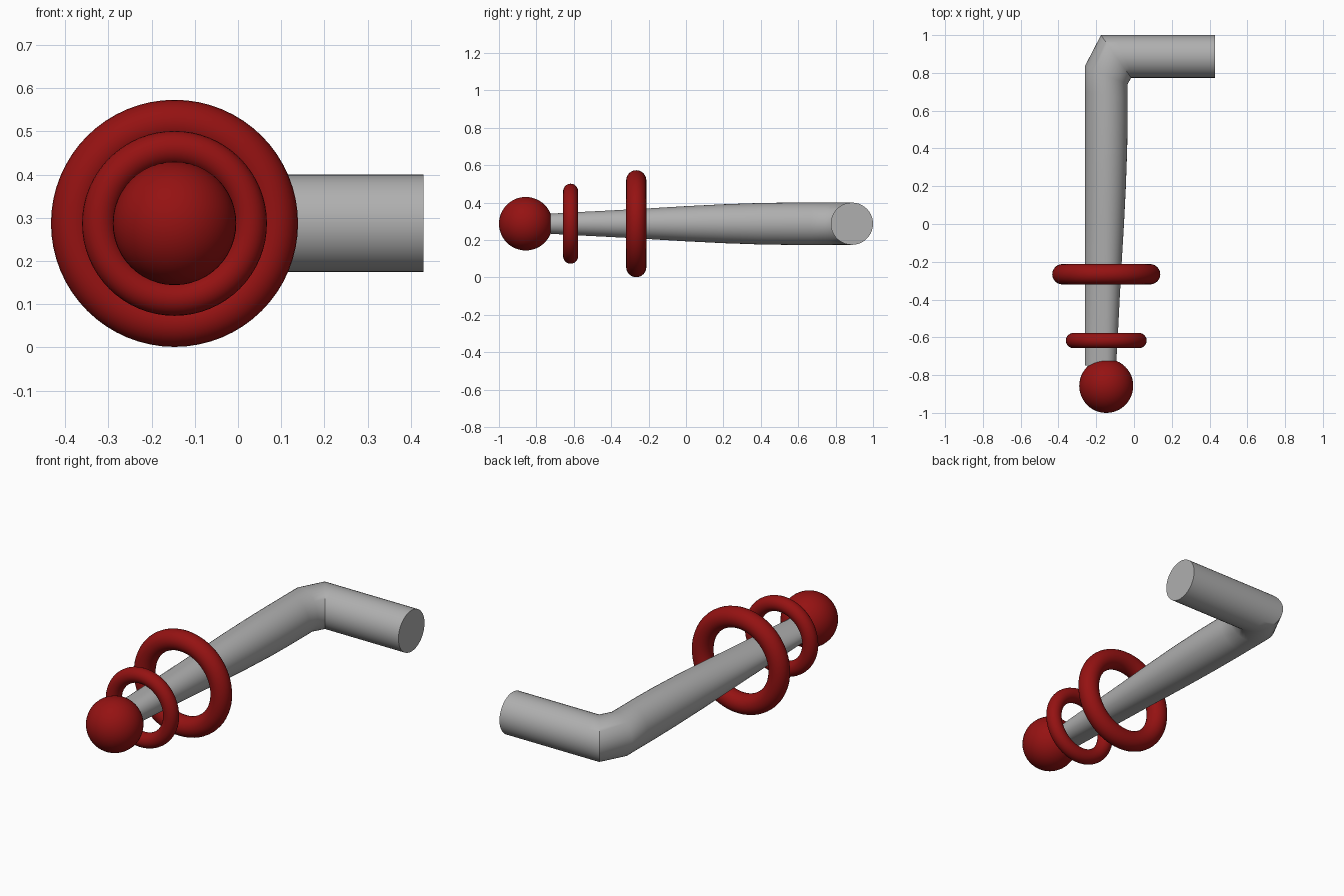
import bpy, bmesh, math
from mathutils import Vector

if "Cube" in bpy.data.objects:
    bpy.data.objects.remove(bpy.data.objects["Cube"])

CX, CZ, R = -0.147, 0.287, 0.113


def material(name, rgb):
    m = bpy.data.materials.new(name)
    m.diffuse_color = (*rgb, 1)
    m.use_nodes = True
    m.node_tree.nodes["Principled BSDF"].inputs["Base Color"].default_value = m.diffuse_color
    return m


red = material("dark red", (0.30, 0.006, 0.006))
grey = material("grey", (0.43, 0.43, 0.43))


def finish(obj, name, mat, angle=40):
    obj.name = name
    obj.data.materials.append(mat)
    bpy.ops.object.select_all(action='DESELECT')
    obj.select_set(True)
    bpy.context.view_layer.objects.active = obj
    bpy.ops.object.shade_smooth_by_angle(angle=math.radians(angle))


# ball on the thin end
bpy.ops.mesh.primitive_uv_sphere_add(segments=48, ring_count=24, radius=0.143,
                                     location=(CX, -0.857, CZ))
finish(bpy.context.object, "end_ball", red)

# two floating rings
for name, y, major, minor in (("large_ring", -0.266, 0.232, 0.054),
                              ("small_ring", -0.617, 0.174, 0.040)):
    bpy.ops.mesh.primitive_torus_add(major_segments=64, minor_segments=24,
                                     major_radius=major, minor_radius=minor,
                                     location=(CX, y, CZ),
                                     rotation=(math.pi / 2, 0, 0))
    finish(bpy.context.object, name, red)

# bent tapered rod: centre x, y, radius, heading away from +y in degrees
path = [(CX, -0.75, 0.052, 0), (CX, -0.6, 0.061, 0), (CX, -0.4, 0.071, 0),
        (CX, -0.2, 0.082, 0), (CX, 0.0, 0.094, 0), (CX, 0.2, 0.104, 0),
        (CX, 0.4, 0.111, 0), (-0.145, 0.55, 0.113, 2), (-0.138, 0.682, R, 8),
        (-0.120, 0.788, R, 25), (-0.095, 0.840, R, 45), (-0.052, 0.860, R, 65),
        (0.032, 0.877, R, 82), (0.21, 0.887, R, 90), (0.43, 0.887, R, 90)]
SIDES = 40
bm = bmesh.new()
rings = []
for x, y, r, heading in path:
    h = math.radians(heading)
    inward = Vector((math.cos(h), -math.sin(h), 0))
    ring = []
    for i in range(SIDES):
        a = 2 * math.pi * i / SIDES
        p = Vector((x, y, CZ)) + inward * r * math.cos(a)
        p.z += r * math.sin(a)
        # keep the inner side of the bend as a sharp mitre
        over_x = p.x - (CX + R * math.cos(a))
        over_y = (0.887 - R * math.cos(a)) - p.y
        if over_x > 0 and over_y > 0:
            if over_x < over_y:
                p.x -= over_x
            else:
                p.y += over_y
        ring.append(bm.verts.new(p))
    rings.append(ring)
for a, b in zip(rings, rings[1:]):
    for i in range(SIDES):
        j = (i + 1) % SIDES
        bm.faces.new((a[i], a[j], b[j], b[i]))
bm.faces.new(rings[0])
bm.faces.new(rings[-1])
bmesh.ops.recalc_face_normals(bm, faces=bm.faces)
mesh = bpy.data.meshes.new("bent_rod")
bm.to_mesh(mesh)
bm.free()
rod = bpy.data.objects.new("bent_rod", mesh)
bpy.context.collection.objects.link(rod)
finish(rod, "bent_rod", grey, 35)
